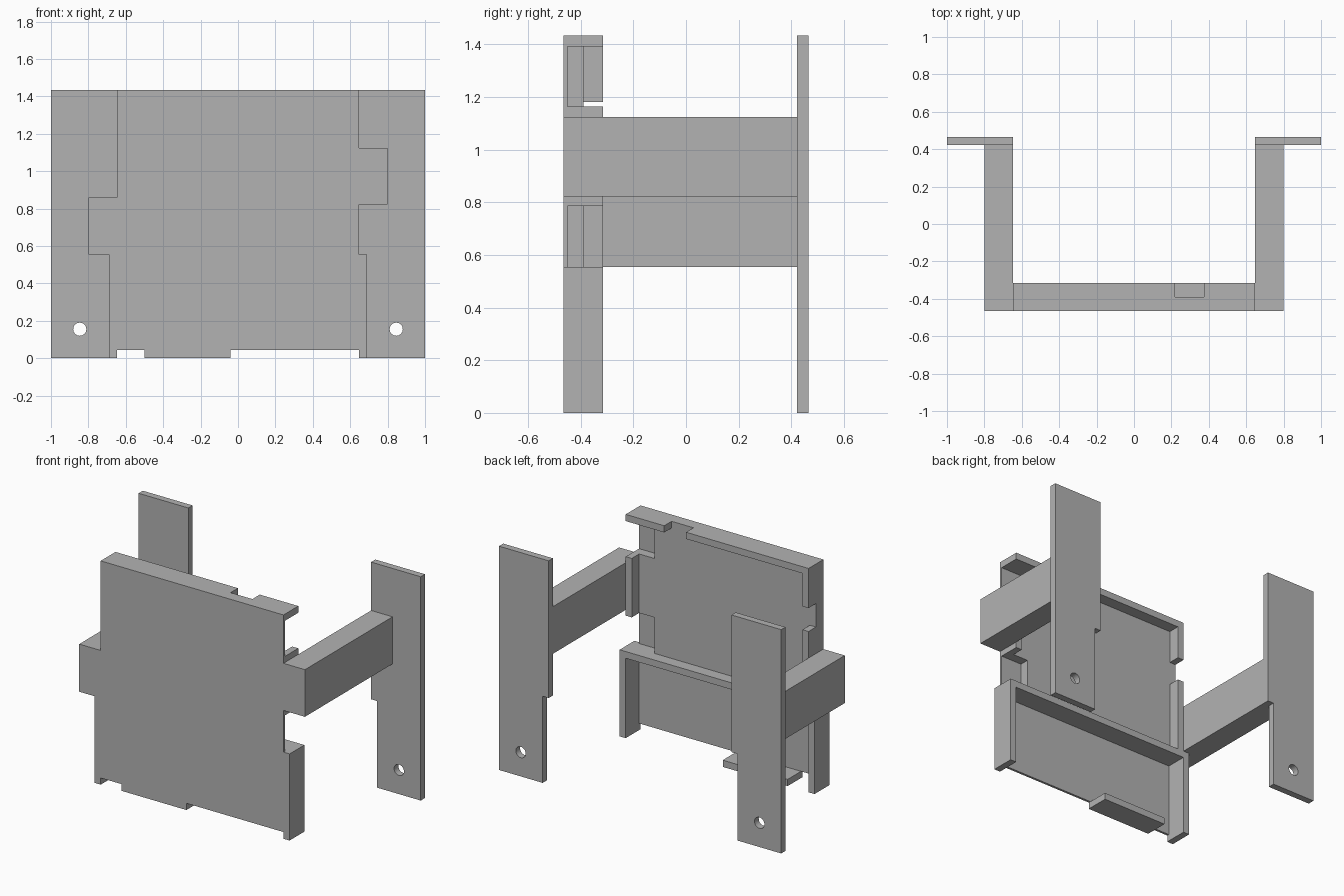
import bpy
import bmesh

if "Cube" in bpy.data.objects:
    bpy.data.objects.remove(bpy.data.objects["Cube"], do_unlink=True)

grey = bpy.data.materials.new("plain grey")
grey.use_nodes = True
colour = (0.45, 0.45, 0.45, 1)
grey.diffuse_color = colour
grey.node_tree.nodes["Principled BSDF"].inputs["Base Color"].default_value = colour

H = 1.434                # overall height
T = 0.043                # wall thickness
FRONT, BACK = -0.465, 0.465
SKIN = -0.45             # rear of the thin front skin
CORE = -0.39             # rear of the thick upper panel
RIM = -0.315             # rear edge of the panel walls
UP, LOW = 0.648, 0.691   # half widths of the upper and lower panel
SPLIT = 0.555            # height where the two panels meet
OUT = 2.0                # overshoot for cutters


def add_object(name, bm):
    bmesh.ops.recalc_face_normals(bm, faces=bm.faces)
    mesh = bpy.data.meshes.new(name)
    bm.to_mesh(mesh)
    bm.free()
    mesh.materials.append(grey)
    obj = bpy.data.objects.new(name, mesh)
    bpy.context.collection.objects.link(obj)
    return obj


def prism(name, outline, y0, y1):
    """Extrude an outline of (x, z) points from y0 to y1."""
    bm = bmesh.new()
    face = bm.faces.new([bm.verts.new((x, y0, z)) for x, z in outline])
    new = bmesh.ops.extrude_face_region(bm, geom=[face])["geom"]
    verts = [v for v in new if isinstance(v, bmesh.types.BMVert)]
    bmesh.ops.translate(bm, verts=verts, vec=(0, y1 - y0, 0))
    return add_object(name, bm)


def box(name, x0, x1, y0, y1, z0, z1):
    return prism(name, [(x0, z0), (x1, z0), (x1, z1), (x0, z1)], y0, y1)


def cylinder(name, x, z, radius):
    bm = bmesh.new()
    bmesh.ops.create_cone(bm, cap_ends=True, segments=32, radius1=radius,
                          radius2=radius, depth=OUT)
    for v in bm.verts:
        v.co = (v.co.x + x, v.co.z, v.co.y + z)
    return add_object(name, bm)


def cut(obj, cutters):
    """Subtract each cutter, bake the result and drop the cutters."""
    for c in cutters:
        c.hide_render = True
        mod = obj.modifiers.new("cut", 'BOOLEAN')
        mod.operation = 'DIFFERENCE'
        mod.solver = 'EXACT'
        mod.object = c
    bpy.context.view_layer.update()
    graph = bpy.context.evaluated_depsgraph_get()
    mesh = bpy.data.meshes.new_from_object(obj.evaluated_get(graph))
    obj.modifiers.clear()
    obj.data = mesh
    for c in cutters:
        bpy.data.objects.remove(c, do_unlink=True)


# Front panel: a narrow upper tray on a slightly wider lower tray
half = [(LOW, 0), (LOW, SPLIT), (UP, SPLIT), (UP, H)]
panel = prism("front_panel", half + [(-x, z) for x, z in reversed(half)], FRONT, RIM)
cut(panel, [
    box("upper_cavity", -UP + T, UP - T, CORE, OUT, SPLIT, H - T),
    box("lower_cavity", -UP, UP, SKIN, OUT, T, SPLIT - T),
    # Bottom edge is open on both sides of the small ledge
    box("bottom_slot_right", -UP, -0.5, -OUT, OUT, -OUT, T),
    box("bottom_slot_left", -0.04, UP, -OUT, OUT, -OUT, T),
    # Side windows above and below the left arm
    box("upper_window", 0.498, OUT, SKIN, OUT, 1.163, H - T),
    box("lower_window", 0.498, OUT, SKIN, OUT, SPLIT, 0.785),
    # Small notches in the top and right rims
    box("top_notch", 0.22, 0.375, CORE, OUT, H - 2 * T, OUT),
    box("side_notch", -OUT, -UP + 2 * T, CORE, OUT, 1.03, 1.18),
])

# Arms and drilled mounting plates, the arms at different heights
for side, s, z0, z1 in (("left", 1, 0.822, 1.124), ("right", -1, SPLIT, 0.86)):
    box(side + "_arm", s * UP, s * 0.8, FRONT, BACK - T, z0, z1)
    outline = [(LOW, 0), (1, 0), (1, H), (UP, H), (UP, SPLIT), (LOW, SPLIT)]
    plate = prism(side + "_mounting_plate", [(s * x, z) for x, z in outline],
                  BACK - T, BACK)
    cut(plate, [cylinder("screw_hole", s * 0.846, z, 0.035) for z in (0.155, 1.33)])
